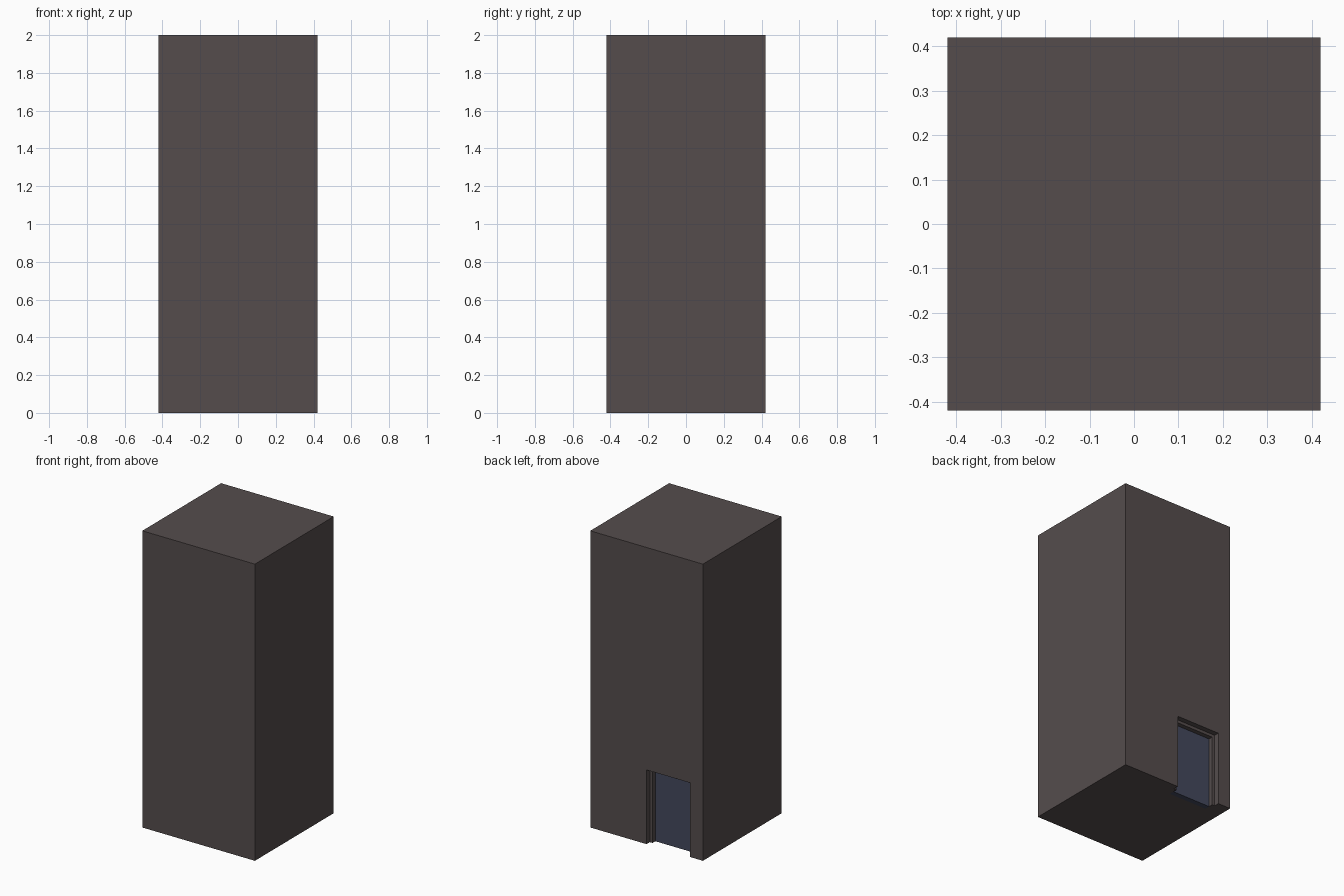
import bpy

if "Cube" in bpy.data.objects:
    bpy.data.objects.remove(bpy.data.objects["Cube"])

def material(name, rgb):
    m = bpy.data.materials.new(name)
    m.diffuse_color = (*rgb, 1)
    m.use_nodes = True
    m.node_tree.nodes["Principled BSDF"].inputs["Base Color"].default_value = m.diffuse_color
    return m

def prism(name, outline, mat, y0, y1):
    """Extrude an x-z outline from y0 to y1."""
    n = len(outline)
    verts = [(x, y, z) for y in (y0, y1) for x, z in outline]
    faces = [tuple(range(n)), tuple(range(2 * n - 1, n - 1, -1))]
    faces += [(i, i + n, (i + 1) % n + n, (i + 1) % n) for i in range(n)]
    mesh = bpy.data.meshes.new(name)
    mesh.from_pydata(verts, [], faces)
    mesh.materials.append(mat)
    ob = bpy.data.objects.new(name, mesh)
    bpy.context.collection.objects.link(ob)
    return ob

def box(name, x0, x1, y0, y1, z0, z1, mat):
    return prism(name, [(x0, z0), (x1, z0), (x1, z1), (x0, z1)], mat, y0, y1)

stone = material("dark_stone", (0.09, 0.073, 0.073))
blue = material("slate_blue", (0.056, 0.064, 0.108))

H, TOP = 0.42, 2.0            # half width, height
L, R, DOOR = -0.325, 0.0, 0.5  # doorway sides and top
STEP, FRAME, PANEL = 0.035, 0.02, 0.065

# tower block, with the doorway cut into its back
tower = box("tower", -H, H, -H, H, 0, TOP, stone)
cutter = box("doorway_cutter", L, R, H - 0.1, H + 0.1, -0.1, DOOR, stone)
mod = tower.modifiers.new("doorway", 'BOOLEAN')
mod.operation = 'DIFFERENCE'
mod.object = cutter
mod.solver = 'EXACT'
bpy.context.view_layer.objects.active = tower
bpy.ops.object.modifier_apply(modifier=mod.name)
bpy.data.objects.remove(cutter)

# stepped frame set back in the doorway
l, r, t = L + FRAME, R - FRAME, DOOR - FRAME
prism("door_frame", [(L, 0), (l, 0), (l, t), (r, t), (r, 0), (R, 0), (R, DOOR), (L, DOOR)],
      stone, H - 0.1, H - STEP)

# door panel
box("door_panel", l, r, H - 0.1, H - PANEL, 0, t, blue)
